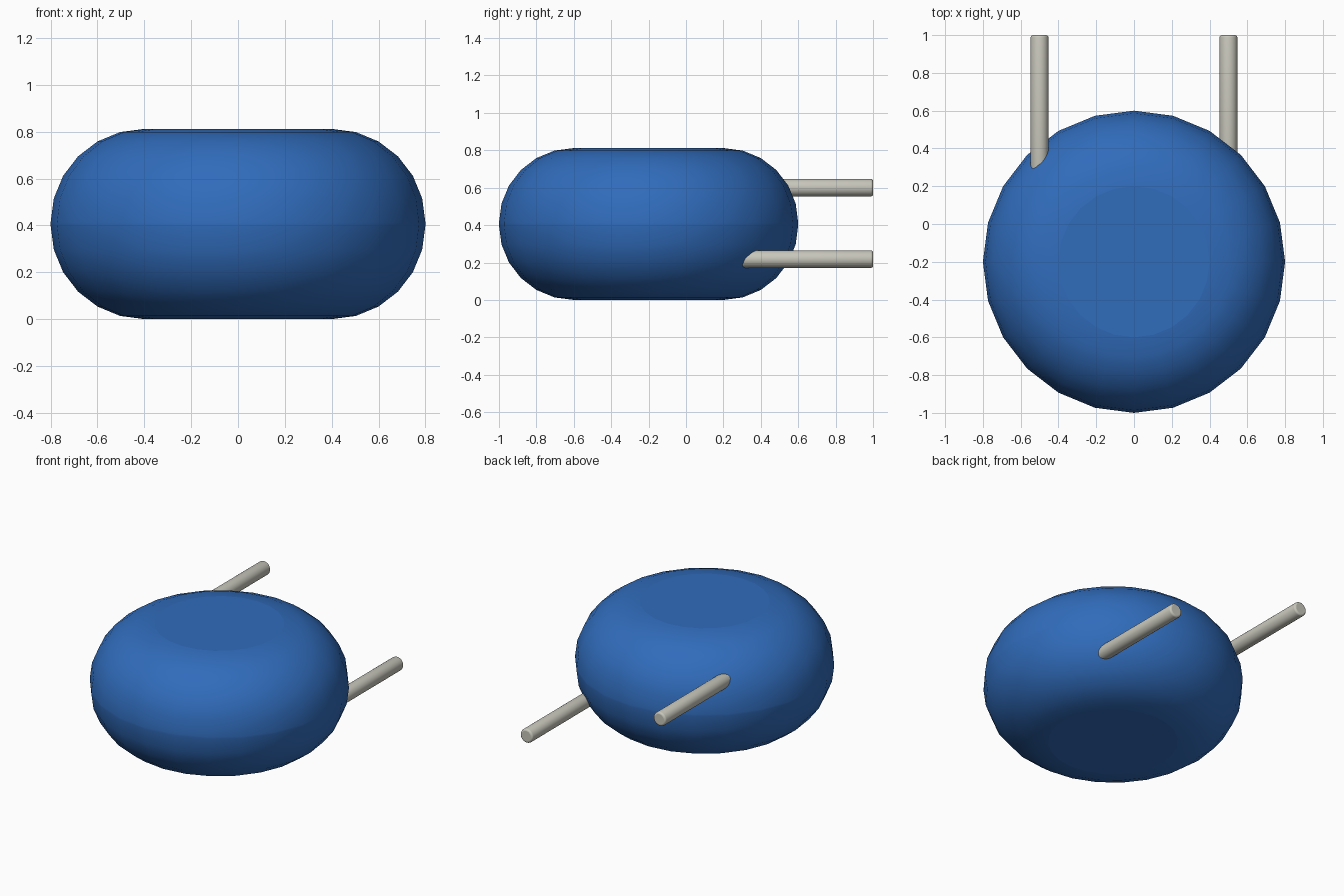
import bpy
import bmesh
from math import sin, cos, pi
from mathutils import Matrix, Vector

cube = bpy.data.objects.get("Cube")
if cube:
    bpy.data.objects.remove(cube, do_unlink=True)


def material(name, rgb):
    mat = bpy.data.materials.new(name)
    mat.use_nodes = True
    colour = (*rgb, 1.0)
    mat.diffuse_color = colour
    mat.node_tree.nodes["Principled BSDF"].inputs["Base Color"].default_value = colour
    return mat


def lathe(name, profile, sides, mat, matrix):
    """Revolve (radius, height) points about local z and cap both ends flat."""
    bm = bmesh.new()
    rings = []
    for r, h in profile:
        angles = [2 * pi * i / sides for i in range(sides)]
        rings.append([bm.verts.new((r * cos(a), r * sin(a), h)) for a in angles])
    for low, high in zip(rings, rings[1:]):
        for i in range(sides):
            j = (i + 1) % sides
            bm.faces.new((low[i], low[j], high[j], high[i])).smooth = True
    bm.faces.new(reversed(rings[0]))
    bm.faces.new(rings[-1])
    mesh = bpy.data.meshes.new(name)
    bm.to_mesh(mesh)
    bm.free()
    mesh.materials.append(mat)
    obj = bpy.data.objects.new(name, mesh)
    obj.matrix_world = matrix
    bpy.context.collection.objects.link(obj)
    return obj


def rounded_profile(radius, length, bevel, steps):
    """Side outline of a cylinder with rounded rims."""
    arc = [pi / 2 * i / steps for i in range(steps + 1)]
    flat = radius - bevel
    bottom = [(flat + bevel * sin(a), bevel * (1 - cos(a))) for a in arc]
    return bottom + [(r, length - h) for r, h in reversed(bottom)]


blue = material("blue", (0.03, 0.15, 0.50))
grey = material("warm grey", (0.58, 0.57, 0.50))

# Rounded drum body
lathe("body", rounded_profile(0.8, 0.812, 0.4, 6), 24, blue,
      Matrix.Translation((0, -0.2, 0)))

# Two lead pins pointing back, set diagonally
START = 0.15
pin = rounded_profile(0.047, 1.0 - START, 0.012, 3)
for name, x, z in (("right_upper_pin", -0.5, 0.6), ("left_lower_pin", 0.5, 0.218)):
    lathe(name, pin, 24, grey,
          Matrix.Translation(Vector((x, START, z))) @ Matrix.Rotation(-pi / 2, 4, 'X'))
